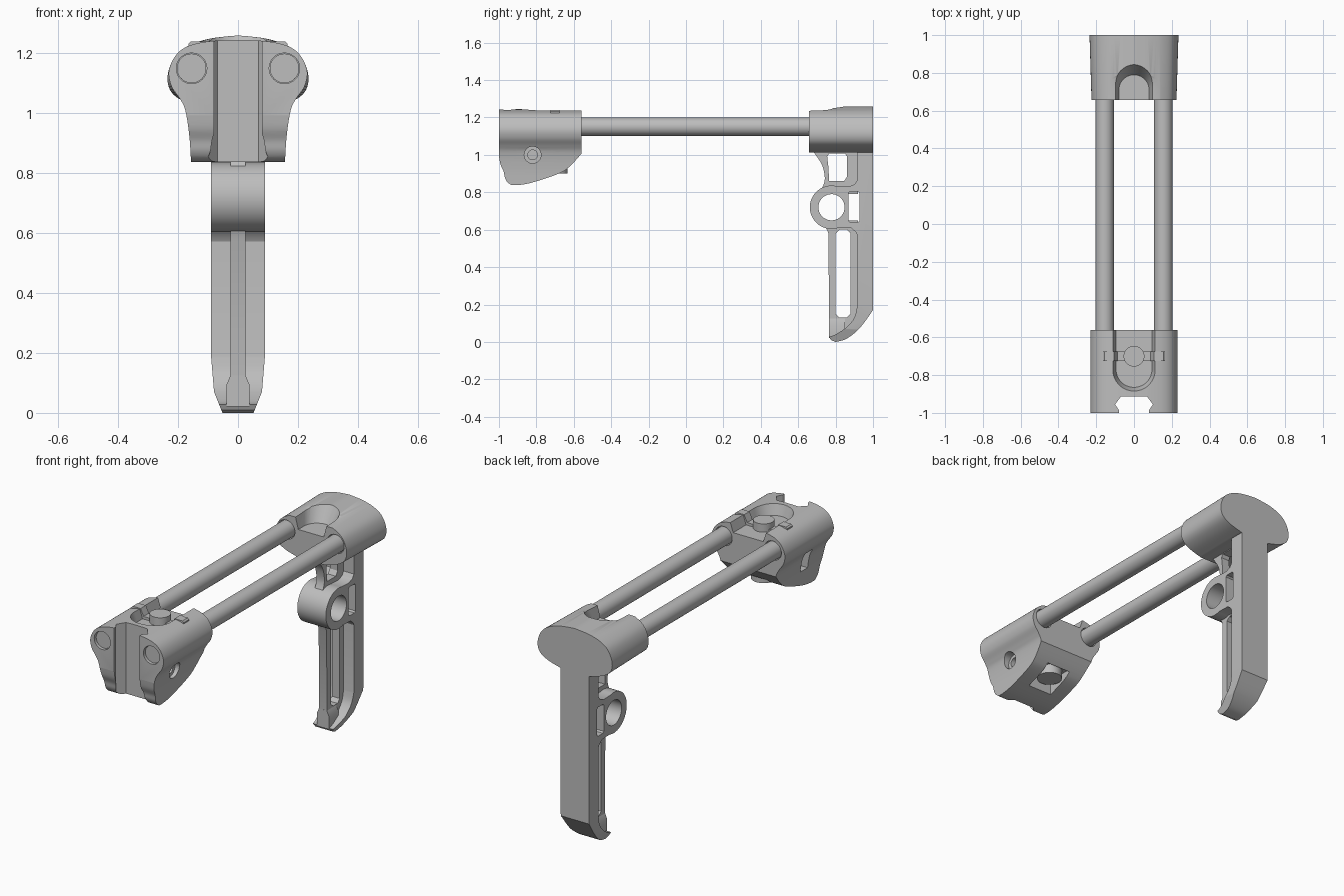
import bpy, bmesh, math
from math import sin, cos, pi

old = bpy.data.objects.get("Cube")
if old:
    bpy.data.objects.remove(old, do_unlink=True)

grey = bpy.data.materials.new("plain grey")
grey.use_nodes = True
GREY = (0.51, 0.51, 0.51, 1)
grey.diffuse_color = GREY
grey.node_tree.nodes["Principled BSDF"].inputs["Base Color"].default_value = GREY


def prism(name, pts, axis, lo, hi, top_pts=None):
    """Extrude a 2D outline along an axis; top_pts gives a different far end."""
    place = {"x": lambda p, t: (t, p[0], p[1]),
             "y": lambda p, t: (p[0], t, p[1]),
             "z": lambda p, t: (p[0], p[1], t)}[axis]
    bm = bmesh.new()
    a = [bm.verts.new(place(p, lo)) for p in pts]
    b = [bm.verts.new(place(p, hi)) for p in (top_pts or pts)]
    n = len(a)
    bm.faces.new(a)
    bm.faces.new(b[::-1])
    for i in range(n):
        bm.faces.new((a[i], b[i], b[(i + 1) % n], a[(i + 1) % n]))
    bmesh.ops.recalc_face_normals(bm, faces=bm.faces)
    mesh = bpy.data.meshes.new(name)
    bm.to_mesh(mesh)
    bm.free()
    mesh.materials.append(grey)
    ob = bpy.data.objects.new(name, mesh)
    bpy.context.collection.objects.link(ob)
    return ob


def disc(u, v, r, n=40):
    return [(u + r * cos(2 * pi * i / n), v + r * sin(2 * pi * i / n)) for i in range(n)]


def rect(u0, u1, v0, v1, c=0.0):
    """Rectangle with optional cut corners."""
    if not c:
        return [(u0, v0), (u1, v0), (u1, v1), (u0, v1)]
    return [(u0 + c, v0), (u1 - c, v0), (u1, v0 + c), (u1, v1 - c),
            (u1 - c, v1), (u0 + c, v1), (u0, v1 - c), (u0, v0 + c)]


def smooth(pts, n=5):
    """Open spline through the points."""
    out = []
    for i in range(len(pts) - 1):
        p = [pts[max(i - 1, 0)], pts[i], pts[i + 1], pts[min(i + 2, len(pts) - 1)]]
        for k in range(n):
            t = k / n
            out.append(tuple(0.5 * (2 * b + (c - a) * t + (2 * a - 5 * b + 4 * c - d) * t * t
                                    + (3 * b - a - 3 * c + d) * t ** 3) for a, b, c, d in zip(*p)))
    return out + [pts[-1]]


def mirrored(half):
    """Close a right-hand outline with its mirror image."""
    return half + [(-x, z) for x, z in reversed(half) if x > 1e-5]


def u_shape(r, centre, open_end):
    """U outline in plan, round towards the side away from open_end."""
    s = 1 if centre > open_end else -1
    arc = [(r * cos(pi * i / 20), centre + s * r * sin(pi * i / 20)) for i in range(21)]
    return [(r, open_end)] + arc + [(-r, open_end)]


def boolean(ob, op, *tools):
    for tool in tools:
        mod = ob.modifiers.new(op, "BOOLEAN")
        mod.operation, mod.solver, mod.object = op, "EXACT", tool
        bpy.ops.object.select_all(action="DESELECT")
        bpy.context.view_layer.objects.active = ob
        ob.select_set(True)
        bpy.ops.object.modifier_apply(modifier=mod.name)
        bpy.data.objects.remove(tool, do_unlink=True)


ROD_X, ROD_Z = 0.155, 1.15

# Front block: domed front outline crossed with side outline
front_half = smooth(
    [(0, 1.245), (0.09, 1.241), (0.165, 1.225), (0.208, 1.193), (0.231, 1.14), (0.222, 1.09),
     (0.195, 1.05), (0.176, 1.01), (0.162, 0.92), (0.155, 0.8)]) + [(0, 0.8)]
front_block = prism("front_block", mirrored(front_half), "y", -1, -0.56)
side = [(-1.02, 1.3), (-1.02, 1.05)] + smooth(
    [(-1.001, 1.0), (-0.992, 0.95), (-0.975, 0.91), (-0.967, 0.875), (-0.95, 0.85),
     (-0.92, 0.838), (-0.83, 0.85), (-0.68, 0.9), (-0.62, 0.94),
     (-0.56, 1.005)]) + [(-0.5, 1.05), (-0.5, 1.3)]
boolean(front_block, "INTERSECT", prism("side_outline", side, "x", -0.4, 0.4))

# Dovetail channel, top pocket, bolt hole, nut slot and lower pocket
dovetail = [(0.08, -1.1), (0.08, -0.985), (0.1, -0.955), (0.068, -0.912)]
boolean(front_block, "DIFFERENCE",
        prism("channel", mirrored(dovetail), "z", 0.7, 1.4),
        prism("pocket", u_shape(0.095, -0.77, -0.5), "z", 1.185, 1.255, u_shape(0.118, -0.77, -0.5)),
        prism("bolt_bore", disc(-0.82, 1.0, 0.045), "x", 0.145, 0.4),
        prism("bolt_hole", disc(-0.82, 1.0, 0.026), "x", 0.06, 0.3),
        prism("nut_slot", rect(-0.86, -0.795, 0.94, 1.055), "x", -0.4, -0.125),
        prism("lower_pocket", rect(-0.075, 0.075, -0.78, -0.625), "z", 0.6, 0.95))

# Clamp: strap dipping into the top pocket, bolt head and nut
strap = [(0, 1.2), (0.088, 1.2), (0.107, 1.24), (0.157, 1.24), (0.165, 1.232), (0.165, 1.17),
         (0, 1.17)]
prism("clamp_strap", mirrored(strap), "y", -0.724, -0.676)
prism("bolt_head", disc(0, -0.7, 0.055), "z", 1.17, 1.232)
prism("bolt_nut", disc(0, -0.7, 0.066), "z", 0.9, 0.97)

# Rear block: rounded lens outline trimmed by its stepped top line
lens = smooth([(0, 1.26), (0.09, 1.25), (0.16, 1.228), (0.21, 1.19), (0.235, 1.125),
               (0.222, 1.07), (0.17, 1.035), (0.09, 1.012)]) + [(0, 1.012)]
lens = mirrored(lens)
rear_block = prism("rear_block", [(x * 0.955, z) for x, z in lens], "y", 0.657, 1, lens)
step = smooth([(0.6, 1.235), (0.7, 1.237), (0.77, 1.243), (0.84, 1.262), (1.1, 1.263)])
boolean(rear_block, "INTERSECT",
        prism("top_line", step + [(1.1, 0.9), (0.6, 0.9)], "x", -0.4, 0.4))
boolean(rear_block, "DIFFERENCE",
        prism("scoop", u_shape(0.08, 0.71, 0.6), "z", 1.17, 1.275, u_shape(0.108, 0.745, 0.6)))

# Twin rods in their sockets
for label, s in (("left", 1), ("right", -1)):
    for block, r, lo, hi in ((front_block, 0.051, -1.1, -0.97), (front_block, 0.054, -0.58, -0.4),
                             (rear_block, 0.054, 0.5, 0.68)):
        boolean(block, "DIFFERENCE",
                prism("socket", disc(s * ROD_X, ROD_Z, r), "y", lo, hi))
    prism(label + "_rod", disc(s * ROD_X, ROD_Z, 0.049), "y", -0.985, 0.72)

# Back slab of the leg, curving forward into a tapered foot
slab = [(0.915, 1.05)] + smooth([(0.915, 0.19), (0.9, 0.13), (0.86, 0.08), (0.8, 0.04),
                                 (0.765, 0.028)]) + [(0.775, 0.01)] + smooth(
    [(0.8, 0), (0.86, 0.018), (0.93, 0.075), (1, 0.17)]) + [(1, 1.05)]
leg_slab = prism("leg_slab", slab, "x", -0.09, 0.09)
taper = mirrored([(0.1, 1.2), (0.09, 0.19), (0.08, 0.07), (0.05, -0.005)])
boolean(leg_slab, "INTERSECT", prism("foot_taper", taper, "y", 0.6, 1.2))

# Thin slotted webs in front of the slab, with a wider toe
lower = [(0.7, 0.65), (0.745, 0.62), (0.762, 0.58), (0.765, 0.03), (0.86, 0.03),
         (0.92, 0.12), (0.92, 0.65)]
lower_web = prism("lower_web", lower, "x", -0.025, 0.025)
boolean(lower_web, "DIFFERENCE",
        prism("long_slot", rect(0.8, 0.88, 0.13, 0.6, 0.02), "x", -0.2, 0.2))
toe = [(0, 0.125), (0.025, 0.125), (0.038, 0.095), (0.038, 0.022), (0, 0.022)]
prism("foot_toe", mirrored(toe), "y", 0.764, 0.85)
upper = smooth([(0.665, 1.04), (0.7, 0.99), (0.73, 0.94), (0.742, 0.88), (0.735, 0.84),
                (0.71, 0.79)]) + [(0.92, 0.79), (0.92, 1.04)]
upper_web = prism("upper_web", upper, "x", -0.025, 0.025)
hole = [(0.765, 0.86), (0.845, 0.86), (0.862, 0.885), (0.862, 0.99), (0.85, 1.008),
        (0.765, 1.008), (0.755, 0.99), (0.762, 0.93)]
boolean(upper_web, "DIFFERENCE", prism("upper_slot", hole, "x", -0.2, 0.2))

# Full-width ring and its link to the slab
ring = prism("ring", disc(0.778, 0.72, 0.116, 48), "x", -0.09, 0.09)
link = [(0.775, 0.834), (0.87, 0.83), (0.9, 0.842), (0.92, 0.87), (0.92, 0.56),
        (0.91, 0.585), (0.885, 0.608), (0.74, 0.612)]
boolean(ring, "UNION", prism("link", link, "x", -0.09, 0.09))
boolean(ring, "DIFFERENCE",
        prism("ring_hole", disc(0.778, 0.72, 0.07, 48), "x", -0.2, 0.2),
        prism("ring_window", rect(0.868, 0.93, 0.64, 0.805, 0.008), "x", -0.2, 0.2))
boolean(leg_slab, "DIFFERENCE",
        prism("slab_window", rect(0.85, 0.928, 0.64, 0.805, 0.008), "x", -0.2, 0.2))

# Smooth the round faces, keep edges sharp
bpy.ops.object.select_all(action="DESELECT")
for ob in bpy.context.scene.objects:
    if ob.type == "MESH":
        ob.select_set(True)
        bpy.context.view_layer.objects.active = ob
bpy.ops.object.shade_smooth_by_angle(angle=math.radians(30))
